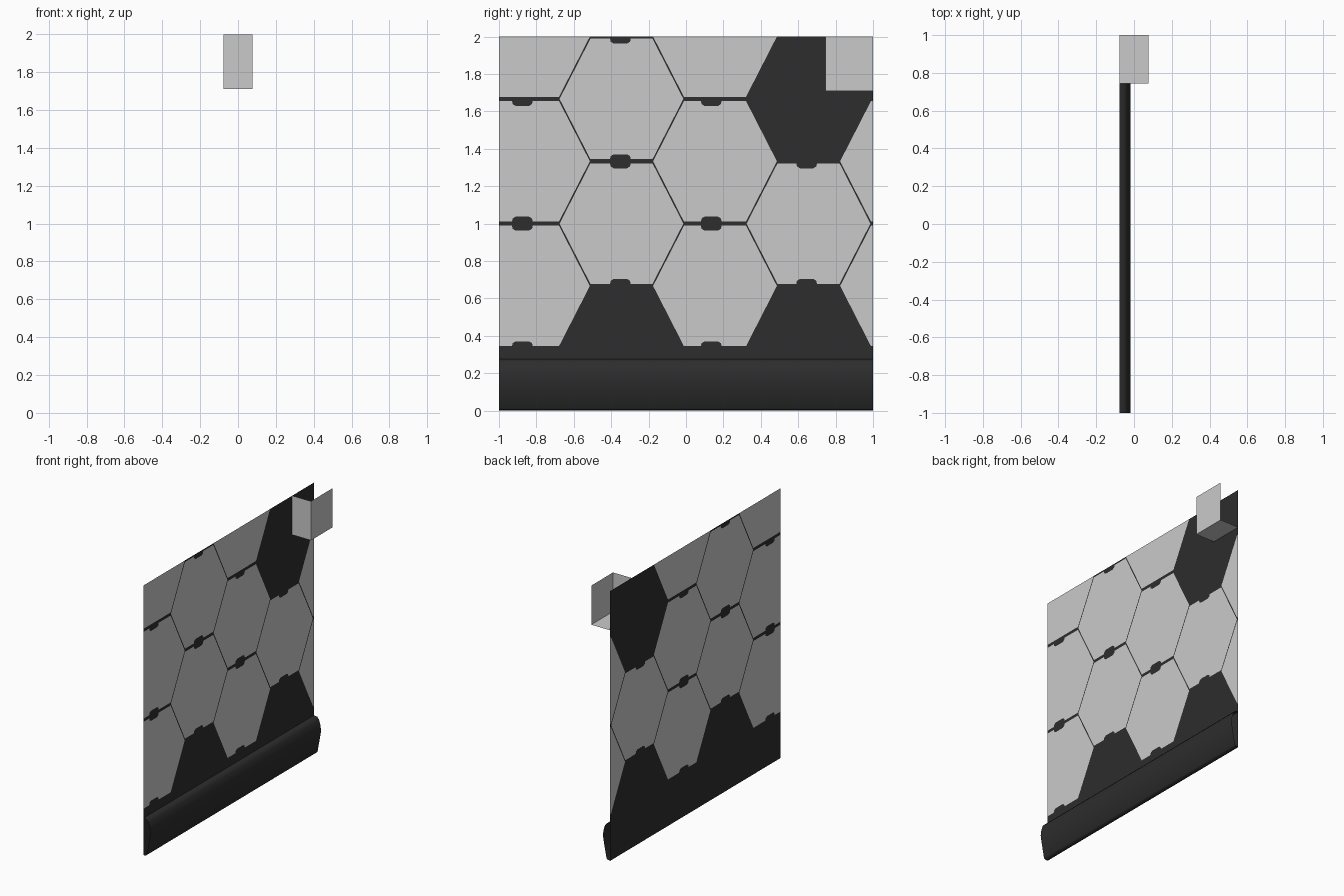
import bpy
from mathutils import Vector
from mathutils.geometry import delaunay_2d_cdt

if "Cube" in bpy.data.objects:
    bpy.data.objects.remove(bpy.data.objects["Cube"])

X = -0.077                                   # plane of the wall


def material(name, v):
    m = bpy.data.materials.new(name)
    m.diffuse_color = (v, v, v, 1)
    m.use_nodes = True
    m.node_tree.nodes["Principled BSDF"].inputs["Base Color"].default_value = m.diffuse_color
    return m


DARK = material("charcoal", 0.026)
GREY = material("light grey", 0.59)


def make(name, verts, faces, mats, smooth=False):
    me = bpy.data.meshes.new(name)
    me.from_pydata(verts, [], faces)
    for m in mats:
        me.materials.append(m)
    ob = bpy.data.objects.new(name, me)
    bpy.context.collection.objects.link(ob)
    for p in me.polygons:
        p.use_smooth = smooth
    return ob


# Hexagonal wall tile outline (counter-clockwise in y, z), notched top and bottom
def tile(cy, cz, shift, low_notch):
    notch = [(.055, .322), (.052, .306), (.036, .296)]
    notch += [(-a, b) for a, b in reversed(notch)]
    pts = [(.331, 0), (.166, .322)]
    pts += [(a + shift, b) for a, b in notch]
    pts += [(-.166, .322), (-.331, 0), (-.166, -.322)]
    if low_notch:
        pts += [(a + shift, -b) for a, b in reversed(notch)]
    pts += [(.166, -.322)]
    return [Vector((cy + a, cz + b)) for a, b in pts]


# Wall panel: one flat sheet cut along the tile outlines
outlines = [[Vector(p) for p in ((-1, 0), (1, 0), (1, 2), (-1, 2))]]
third = 1 / 3
columns = [                                  # centre y, notch shift, tile rows in thirds
    (-.845, -.03, (2, 4, 6)),
    (-.345, -.006, (3, 5)),
    (.155, -.02, (2, 4, 6)),
    (.655, -.01, (3,)),
    (1.155, 0, (2, 4)),
]
for cy, shift, rows in columns:
    for r in rows:
        outlines.append(tile(cy, r * third, shift, r != 6))

points, loops = [], []
for o in outlines:
    loops.append(list(range(len(points), len(points) + len(o))))
    points += o
v2, _, tris, _, _, origin = delaunay_2d_cdt(points, [], loops, 0, 1e-5, True)
keep = [i for i, o in enumerate(origin) if 0 in o]       # inside the panel only
wall = make("wall_panel", [(X, p.x, p.y) for p in v2],
            [tuple(tris[i]) for i in keep], [DARK, GREY])
for p, i in zip(wall.data.polygons, keep):
    p.material_index = 1 if len(origin[i]) > 1 else 0

# Baseboard: open-ended moulding swept along the wall
profile = [(X, .275), (-.05, .271), (-.036, .255), (-.024, .215), (-.019, .175),
           (-.026, .13), (-.048, .012), (-.056, .004), (X, .002)]
verts = [(x, y, z) for x, z in profile for y in (-1, 1)]
faces = [(2 * i, 2 * i + 2, 2 * i + 3, 2 * i + 1) for i in range(len(profile) - 1)]
make("baseboard", verts, faces, [DARK], True)

# Corner duct: box with only its front, outer side and underside
a, y0, z0 = .077, .745, 1.71
make("corner_duct",
     [(-a, y0, z0), (a, y0, z0), (a, 1, z0), (-a, 1, z0),
      (-a, y0, 2), (a, y0, 2), (a, 1, 2)],
     [(0, 1, 5, 4), (1, 2, 6, 5), (0, 3, 2, 1)], [GREY])
